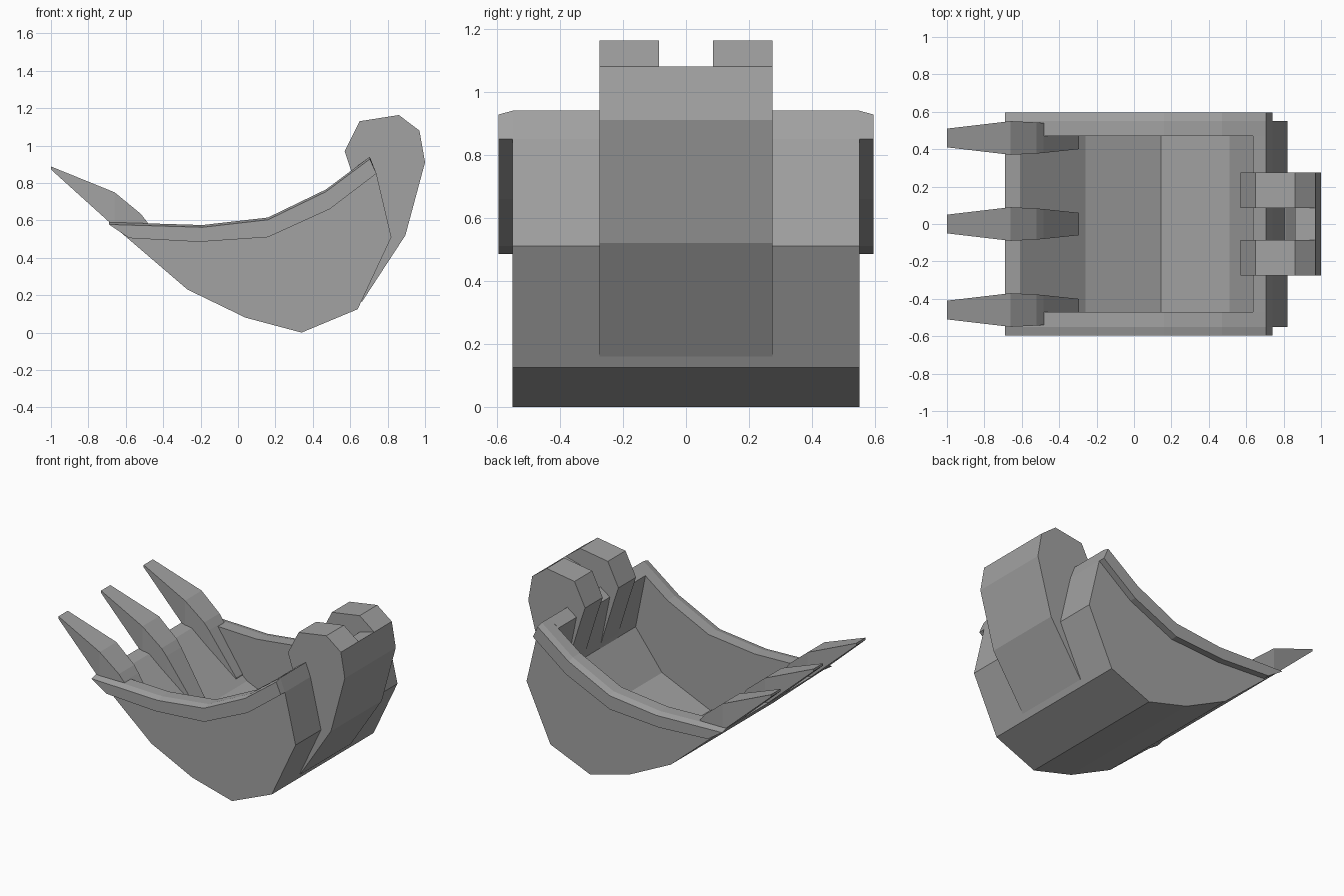
import bpy
import bmesh

cube = bpy.data.objects.get("Cube")
if cube:
    bpy.data.objects.remove(cube)

steel = bpy.data.materials.new("grey steel")
steel.use_nodes = True
GREY = (0.36, 0.36, 0.36, 1)
steel.diffuse_color = GREY
steel.node_tree.nodes["Principled BSDF"].inputs["Base Color"].default_value = GREY


def loft(name, rings):
    """Join matching rings of points with quads and cap both ends."""
    bm = bmesh.new()
    loops = [[bm.verts.new(p) for p in ring] for ring in rings]
    n = len(loops[0])
    for a, b in zip(loops, loops[1:]):
        for i in range(n):
            j = (i + 1) % n
            bm.faces.new((a[i], a[j], b[j], b[i]))
    bm.faces.new(loops[0])
    bm.faces.new(loops[-1])
    bmesh.ops.recalc_face_normals(bm, faces=bm.faces)
    mesh = bpy.data.meshes.new(name)
    bm.to_mesh(mesh)
    bm.free()
    mesh.materials.append(steel)
    obj = bpy.data.objects.new(name, mesh)
    bpy.context.collection.objects.link(obj)
    return obj


def prism(name, profile, y0, y1):
    return loft(name, [[(x, y, z) for x, z in profile] for y in (y0, y1)])


# Shared outlines, x and z, running from the lip to the back
outer = [(-.69, .59), (-.27, .23), (.04, .08), (.34, 0), (.64, .125),
         (.82, .51), (.74, .85), (.705, .94)]
inner = [(.635, .89), (.71, .52), (.51, .26), (.145, .1), (-.26, .27), (-.61, .575)]
rim_top = [(.705, .94), (.47, .765), (.16, .615), (-.19, .575), (-.69, .59)]
rim_low = [(-.58, .505), (-.21, .485), (.16, .51), (.49, .66), (.74, .85)]

# Curved floor and back wall
prism("bucket_floor", outer + inner, -.47, .47)

# Side walls with raised rim bands
for side, label in ((1, "left"), (-1, "right")):
    facing = "back" if side > 0 else "front"
    prism(facing + "_side_wall", outer + rim_top[1:-1], side * .47, side * .55)
    band = [(x, side * .55, z) for x, z in rim_top + rim_low]
    edge = [(x, side * .595, z - .012) for x, z in rim_top]
    edge += [(x, side * .595, z) for x, z in rim_low]
    loft(facing + "_rim_band", [band, edge])

# Mounting bracket: two lugs and the plate between them
hitch_back = [(.86, 1.163), (.97, 1.08), (1, .91), (.895, .52), (.66, .16)]
lug = [(.71, .53), (.61, .85), (.57, .97), (.65, 1.13)] + hitch_back
for side, label in ((1, "back"), (-1, "front")):
    prism(label + "_mounting_lug", lug, side * .085, side * .275)
plate = hitch_back[1:] + [(.75, .5), (.81, .58), (.89, .9), (.86, 1.05)]
prism("mounting_plate", plate, -.085, .085)

# Digging teeth: x, half width, underside and top heights of each section
sections = [(-1, .05, .872, .888), (-.66, .09, .565, .75), (-.52, .083, .445, .635),
            (-.485, .08, .415, .59), (-.295, .06, .26, .31)]
for name, y in (("front_tooth", -.46), ("middle_tooth", 0), ("back_tooth", .46)):
    loft(name, [[(x, y - w, lo), (x, y + w, lo), (x, y + w, hi), (x, y - w, hi)]
                for x, w, lo, hi in sections])
